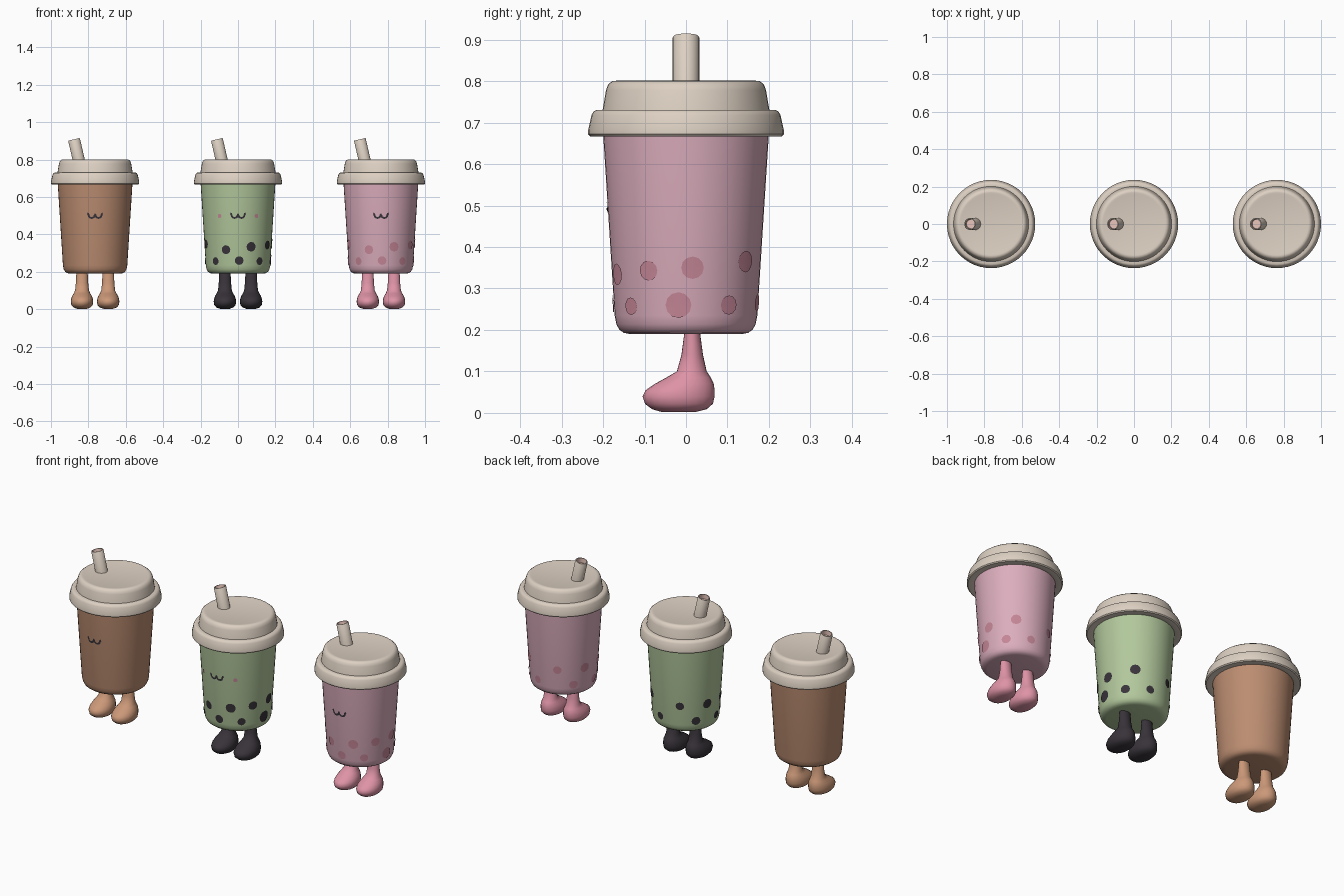
import bpy, bmesh, math
from mathutils import Matrix, Vector

if "Cube" in bpy.data.objects:
    bpy.data.objects.remove(bpy.data.objects["Cube"])


def material(name, r, g, b):
    lin = [((c / 255 + 0.055) / 1.055) ** 2.4 for c in (r, g, b)]
    m = bpy.data.materials.new(name)
    m.diffuse_color = (*lin, 1)
    m.use_nodes = True
    m.node_tree.nodes["Principled BSDF"].inputs["Base Color"].default_value = m.diffuse_color
    return m


CREAM = material("cream_lid", 221, 208, 194)
BROWN = material("brown_cup", 188, 141, 113)
GREEN = material("green_cup", 178, 200, 156)
PINK = material("pink_cup", 220, 174, 189)
TAN = material("tan_leg", 203, 152, 120)
BLACK = material("charcoal", 56, 51, 58)
ROSE = material("rose_leg", 222, 147, 166)
SPOT = material("rose_spot", 197, 134, 151)
INNER = material("straw_inside", 235, 200, 190)


def finish(name, bm, mats, x, angle=35):
    bmesh.ops.recalc_face_normals(bm, faces=bm.faces)
    me = bpy.data.meshes.new(name)
    bm.to_mesh(me)
    bm.free()
    for m in mats:
        me.materials.append(m)
    ob = bpy.data.objects.new(name, me)
    ob.location.x = x
    bpy.context.collection.objects.link(ob)
    bpy.ops.object.select_all(action='DESELECT')
    ob.select_set(True)
    bpy.context.view_layer.objects.active = ob
    bpy.ops.object.shade_smooth_by_angle(angle=math.radians(angle))
    return ob


def loft(rings, n, cx=0.0):
    """Stack of horizontal ellipses (z, centre y, radius x, radius y), capped."""
    bm = bmesh.new()
    loops = []
    for z, cy, rx, ry in rings:
        loops.append([bm.verts.new((cx + rx * math.cos(2 * math.pi * i / n),
                                    cy + ry * math.sin(2 * math.pi * i / n), z))
                      for i in range(n)])
    for a, b in zip(loops, loops[1:]):
        for i in range(n):
            j = (i + 1) % n
            bm.faces.new((a[i], a[j], b[j], b[i]))
    bm.faces.new(loops[0])
    bm.faces.new(loops[-1])
    return bm


def lathe(profile, n=48):
    return loft([(z, 0, r, r) for r, z in profile], n)


# Profiles as (radius, height)
CUP = [(0.135, 0.19), (0.15, 0.193), (0.161, 0.201), (0.168, 0.214),
       (0.172, 0.235), (0.2, 0.675)]
LID = [(0.19, 0.672), (0.198, 0.667), (0.231, 0.667), (0.236, 0.672), (0.236, 0.682),
       (0.228, 0.718), (0.223, 0.727), (0.215, 0.731), (0.201, 0.731),
       (0.193, 0.778), (0.188, 0.792), (0.178, 0.8), (0.168, 0.801), (0.16, 0.799)]
# Leg and foot rings (z, centre y, radius x, radius y)
LEG = [(0.002, -0.018, 0.025, 0.04), (0.009, -0.016, 0.045, 0.066),
       (0.022, -0.017, 0.057, 0.082), (0.04, -0.018, 0.06, 0.087),
       (0.055, -0.014, 0.058, 0.083), (0.07, -0.004, 0.053, 0.071),
       (0.085, 0.006, 0.044, 0.054), (0.1, 0.014, 0.037, 0.036),
       (0.14, 0.015, 0.033, 0.026), (0.2, 0.015, 0.03, 0.018)]


def on_cup(angle, u, z, lift=0.003):
    """Point on the cup wall; angle 0 is the front, u is arc length."""
    r = 0.172 + (z - 0.235) / 0.44 * 0.028
    a = angle + u / r
    return Vector(((r + lift) * math.sin(a), -(r + lift) * math.cos(a), z))


def add_disc(bm, deg, z, radius, n=12):
    a = math.radians(deg)
    c = bm.verts.new(on_cup(a, 0, z))
    ring = [bm.verts.new(on_cup(a, radius * math.cos(2 * math.pi * i / n),
                                z + radius * math.sin(2 * math.pi * i / n)))
            for i in range(n)]
    for i in range(n):
        bm.faces.new((c, ring[i], ring[(i + 1) % n]))


def spots(x, mat):
    upper = [(-70, .348, .024), (-21, .318, .024), (23, .334, .026), (60, .343, .024),
             (95, .35, .027), (142, .365, .026), (205, .345, .022), (252, .345, .026)]
    lower = [(-43, .257, .021), (2, .26, .023), (41, .257, .021), (84, .26, .031),
             (126, .26, .023), (167, .265, .021), (232, .258, .023), (276, .257, .021)]
    bm = bmesh.new()
    for s in upper + lower:
        add_disc(bm, *s)
    finish("tapioca_spots", bm, [mat], x)


def mouth(x):
    # Two joined U curves with small outer hooks
    path = [(0.041, 0.512), (0.037, 0.51)]
    for i in range(9):
        t = math.pi * i / 8
        path.append((0.018 + 0.016 * math.cos(t), 0.503 - 0.015 * math.sin(t)))
    path.append((0.0, 0.509))
    path += [(-u, z) for u, z in reversed(path[:-1])]
    bm = bmesh.new()
    pairs = []
    for i, p in enumerate(path):
        a, b = path[max(i - 1, 0)], path[min(i + 1, len(path) - 1)]
        d = Vector((b[0] - a[0], b[1] - a[1])).normalized() * 0.005
        pairs.append([bm.verts.new(on_cup(0, p[0] - s * d.y, p[1] + s * d.x))
                      for s in (1, -1)])
    for a, b in zip(pairs, pairs[1:]):
        bm.faces.new((a[0], a[1], b[1], b[0]))
    finish("mouth", bm, [BLACK], x)


def straw(x):
    # Tilted tube with a recessed, tinted opening
    bm = lathe([(0.032, -0.04), (0.032, 0.108), (0.030, 0.111), (0.026, 0.111),
                (0.025, 0.085)], 24)
    bm.faces.ensure_lookup_table()
    for f in bm.faces:
        c = f.calc_center_median()
        if c.z > 0.08 and (c.xy.length < 0.0265):
            f.material_index = 1
    bm.transform(Matrix.Translation((-0.088, 0, 0.8))
                 @ Matrix.Rotation(math.radians(-13), 4, 'Y'))
    finish("straw", bm, [CREAM, INNER], x)


def drink(x, cup_mat, leg_mat):
    finish("cup", lathe(CUP), [cup_mat], x)
    finish("lid", lathe(LID), [CREAM], x)
    straw(x)
    mouth(x)
    for side in (-1, 1):
        finish("leg", loft(LEG, 24, side * 0.07), [leg_mat], x, 60)


drink(-0.764, BROWN, TAN)
drink(0, GREEN, BLACK)
drink(0.764, PINK, ROSE)
spots(0, BLACK)
spots(0.764, SPOT)

# Small cheeks on the green cup
cheeks = bmesh.new()
for deg in (-31, 31):
    add_disc(cheeks, deg, 0.498, 0.011)
finish("cheeks", cheeks, [SPOT], 0)
